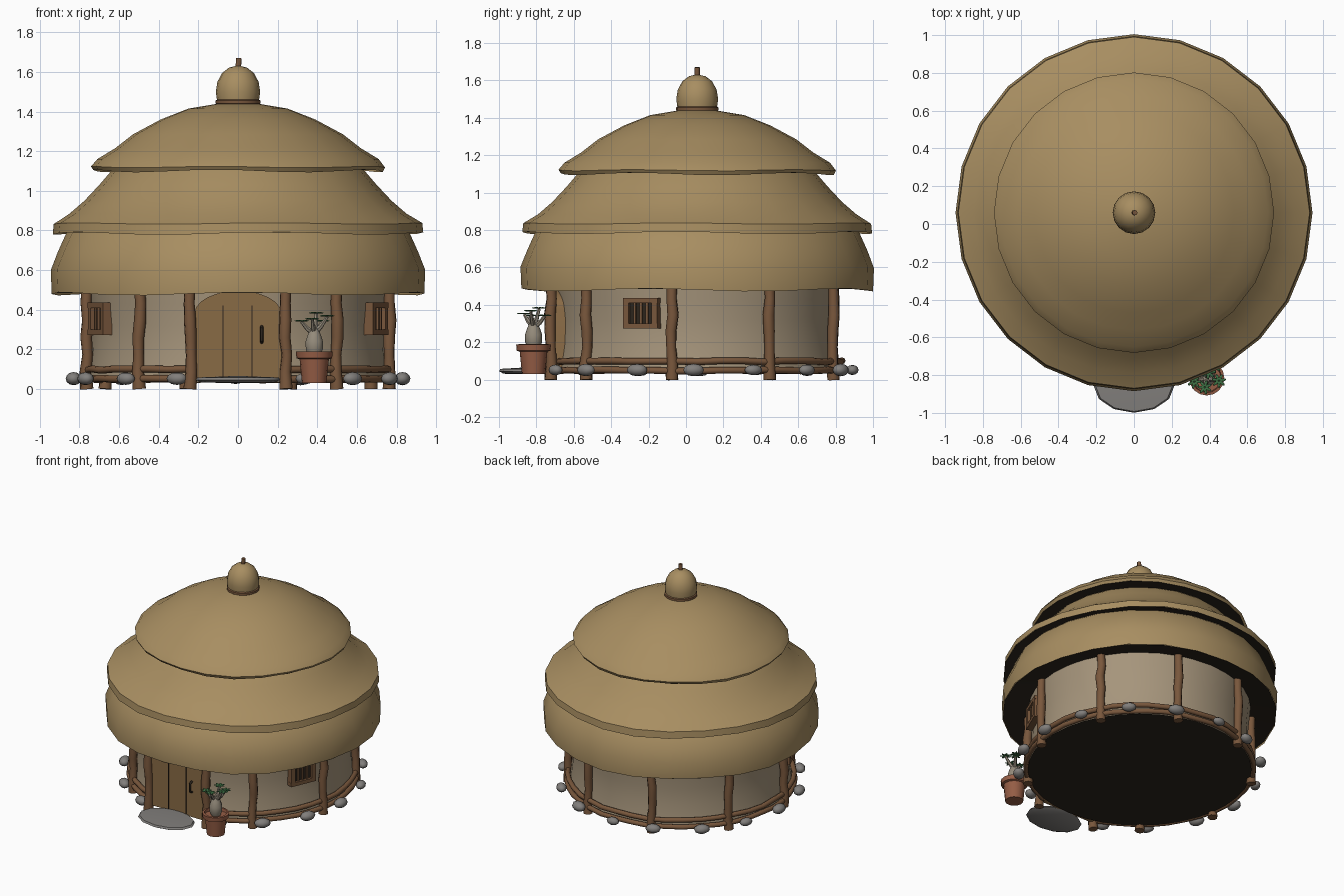
import bpy, bmesh, math, random
from mathutils import Vector, Matrix

if "Cube" in bpy.data.objects:
    bpy.data.objects.remove(bpy.data.objects["Cube"])

random.seed(4)
CY = 0.06  # hut centre in y


def mat(name, c):
    m = bpy.data.materials.new(name)
    m.diffuse_color = (*c, 1)
    m.use_nodes = True
    m.node_tree.nodes["Principled BSDF"].inputs["Base Color"].default_value = m.diffuse_color
    return m


THATCH = mat("thatch", (0.39, 0.27, 0.12))
DARK = mat("dark", (0.025, 0.018, 0.012))
PLASTER = mat("plaster", (0.38, 0.30, 0.20))
WOOD = mat("wood", (0.19, 0.095, 0.045))
DOOR = mat("door_wood", (0.25, 0.145, 0.06))
STONE = mat("stone", (0.22, 0.21, 0.20))
CLAY = mat("clay", (0.30, 0.11, 0.06))
BARK = mat("bark", (0.30, 0.26, 0.20))
LEAF = mat("leaf", (0.05, 0.17, 0.06))


def finish(bm, name, m, smooth=40):
    bmesh.ops.recalc_face_normals(bm, faces=bm.faces)
    me = bpy.data.meshes.new(name)
    bm.to_mesh(me)
    bm.free()
    ob = bpy.data.objects.new(name, me)
    bpy.context.collection.objects.link(ob)
    me.materials.append(m)
    if smooth:
        bpy.ops.object.select_all(action='DESELECT')
        ob.select_set(True)
        bpy.context.view_layer.objects.active = ob
        bpy.ops.object.shade_smooth_by_angle(angle=math.radians(smooth))
    return ob


def lathe(name, prof, m, n=24, at=(0, CY), wave=0, closed=False):
    """Spin an (r, z) profile; r = 0 makes a pole, wave lifts the rim points."""
    bm = bmesh.new()
    ph, rings = random.random() * 6, []
    for i, (r, z) in enumerate(prof):
        if r == 0:
            rings.append([bm.verts.new((at[0], at[1], z))] * n)
            continue
        ring = []
        for k in range(n):
            a = 2 * math.pi * k / n
            dz = wave * math.sin(5 * a + ph) * max(0, 1 - i / 2) if wave else 0
            ring.append(bm.verts.new((at[0] + r * math.sin(a), at[1] - r * math.cos(a), z + dz)))
        rings.append(ring)
    pairs = list(zip(rings, rings[1:])) + ([(rings[-1], rings[0])] if closed else [])
    for a, b in pairs:
        for k in range(n):
            j = (k + 1) % n
            vs = list(dict.fromkeys([a[k], a[j], b[j], b[k]]))
            if len(vs) > 2:
                bm.faces.new(vs)
    return finish(bm, name, m)


def tube(name, pts, radii, m, res=2):
    cu = bpy.data.curves.new(name, 'CURVE')
    cu.dimensions, cu.bevel_depth, cu.bevel_resolution, cu.use_fill_caps = '3D', 1, res, True
    sp = cu.splines.new('POLY')
    sp.points.add(len(pts) - 1)
    for p, c, r in zip(sp.points, pts, radii):
        p.co, p.radius = (*c, 1), r
    ob = bpy.data.objects.new(name, cu)
    bpy.context.collection.objects.link(ob)
    cu.materials.append(m)
    bpy.ops.object.select_all(action='DESELECT')
    ob.select_set(True)
    bpy.context.view_layer.objects.active = ob
    bpy.ops.object.convert(target='MESH')
    bpy.ops.object.shade_smooth_by_angle(angle=math.radians(50))
    return ob


def polar(r, deg, z):
    a = math.radians(deg)  # 0 degrees is the front
    return Vector((r * math.sin(a), CY - r * math.cos(a), z))


def box(name, size, m, place):
    bm = bmesh.new()
    bmesh.ops.create_cube(bm, size=1, matrix=place @ Matrix.Diagonal((*size, 1)))
    return finish(bm, name, m, 0)


def blob(name, size, m, place, u=10, v=6):
    bm = bmesh.new()
    bmesh.ops.create_uvsphere(bm, u_segments=u, v_segments=v, radius=1,
                              matrix=place @ Matrix.Diagonal((*size, 1)))
    return finish(bm, name, m, 60)


# thatched roof tiers with dark undersides
lathe("roof_lower", [(0.94, 0.48), (0.945, 0.60), (0.91, 0.69), (0.865, 0.79), (0.80, 0.85)], THATCH, wave=0.008)
lathe("roof_middle", [(0.935, 0.785), (0.93, 0.835), (0.85, 0.885), (0.775, 0.95), (0.70, 1.03),
                      (0.64, 1.10), (0.58, 1.15)], THATCH, wave=0.007)
lathe("roof_upper", [(0.73, 1.10), (0.742, 1.12), (0.71, 1.16), (0.62, 1.215), (0.53, 1.285), (0.39, 1.36),
                     (0.25, 1.415), (0.10, 1.44), (0, 1.45)], THATCH, wave=0.007)
for nm, ro, ri, z0, z1 in (("lower", 0.938, 0.73, 0.485, 0.53), ("middle", 0.932, 0.84, 0.79, 0.81),
                           ("upper", 0.73, 0.61, 1.105, 1.12)):
    lathe("eave_underside_" + nm, [(ro, z0), (ri, z1)], DARK)

# roof finial
lathe("finial_band", [(0.10, 1.43), (0.113, 1.44), (0.113, 1.455), (0.10, 1.465)], WOOD, 16)
lathe("finial_dome", [(0.105, 1.45), (0.112, 1.50), (0.104, 1.55), (0.08, 1.595), (0.045, 1.622), (0, 1.633)],
      THATCH, 16)
tube("finial_peg", [(0, CY, 1.61), (0.005, CY, 1.67)], [0.014, 0.014], WOOD)

# wall and floor
lathe("wall", [(0.765, 0.035), (0.755, 0.10), (0.742, 0.20), (0.74, 0.32), (0.75, 0.43), (0.76, 0.54)], PLASTER, 36)
lathe("floor", [(0.765, 0.035), (0, 0.035)], DARK, 36)

# gnarled posts: seven around the wall plus two beside the door
for i, (r, a) in enumerate([(0.775, 40 * k) for k in range(1, 9)] + [(0.82, 17.2), (0.82, -17.2)]):
    pts, rad = [], []
    for j in range(7):
        p = polar(r, a, j * 0.52 / 6)
        w = 0.007 if 0 < j < 6 else 0
        pts.append(p + Vector((random.uniform(-w, w), random.uniform(-w, w), 0)))
        rad.append((0.034, 0.030, 0.027, 0.030, 0.031, 0.028, 0.028)[j])
    tube(f"post_{i + 1}", pts, rad, WOOD)

# base rails running round the wall between the door posts
for nm, r, z, t in (("upper", 0.775, 0.098, 0.018), ("lower", 0.78, 0.05, 0.018)):
    pts = [polar(r, 18 + 324 * k / 36, z + random.uniform(-0.004, 0.004)) for k in range(37)]
    tube("base_rail_" + nm, pts, [t] * 37, WOOD)

# ring of foundation stones
for k in range(1, 16):
    a = 22.5 * k + random.uniform(-2, 2)
    s = random.uniform(0.9, 1.15)
    blob(f"stone_{k}", (0.052 * s, 0.036 * s, 0.03 * s), STONE,
         Matrix.Translation(polar(0.83, a, 0.052)) @ Matrix.Rotation(math.radians(a), 4, 'Z'))

# arched door with plank grooves and handle
bm = bmesh.new()
outline = [(-0.22, 0.045), (0.22, 0.045)] + [
    (0.22 * math.cos(math.pi * k / 12), 0.38 + 0.115 * math.sin(math.pi * k / 12)) for k in range(13)]
f = bm.faces.new([bm.verts.new((x, -0.72, z)) for x, z in outline])
ext = bmesh.ops.extrude_face_region(bm, geom=[f])
bmesh.ops.translate(bm, vec=(0, 0.08, 0), verts=[v for v in ext["geom"] if isinstance(v, bmesh.types.BMVert)])
finish(bm, "door", DOOR, 30)
for i, x in enumerate((-0.075, 0.07)):
    box(f"door_groove_{i + 1}", (0.005, 0.006, 0.37), DARK, Matrix.Translation((x, -0.72, 0.235)))
tube("door_handle", [(0.12, -0.72, 0.235), (0.12, -0.742, 0.245), (0.12, -0.742, 0.305), (0.12, -0.72, 0.315)],
     [0.008] * 4, DARK)

# barred windows, one each side
for side, a in (("right", 67), ("left", -67)):
    base = Matrix.Translation(polar(0.752, a, 0.355)) @ Matrix.Rotation(math.radians(a), 4, 'Z')
    box(f"window_{side}_opening", (0.15, 0.02, 0.13), DARK, base)
    for i, (x, z, w, h) in enumerate(((0, 0.068, 0.20, 0.028), (0, -0.068, 0.20, 0.028),
                                      (-0.082, 0, 0.032, 0.15), (0.082, 0, 0.032, 0.15))):
        box(f"window_{side}_frame_{i + 1}", (w, 0.05, h), WOOD, base @ Matrix.Translation((x, -0.005, z)))
    for i, x in enumerate((-0.035, 0, 0.035)):
        box(f"window_{side}_bar_{i + 1}", (0.012, 0.014, 0.13), WOOD, base @ Matrix.Translation((x, -0.014, 0)))

# flat doorstep stone
step = lathe("doorstep", [(0, 0.03), (0.18, 0.032), (0.215, 0.045), (0.205, 0.058), (0, 0.066)], STONE, 12, (0, 0))
step.scale = (1, 0.68, 1)
step.location = (0, -0.853, 0)

# clay pot
P = (0.385, -0.815)
lathe("pot", [(0, 0.03), (0.062, 0.03), (0.074, 0.15), (0.09, 0.155), (0.093, 0.188), (0.078, 0.19),
              (0.074, 0.17), (0, 0.17)], CLAY, 16, P)

# swollen-trunk plant with branches and leaf rosettes
lathe("plant_trunk", [(0.03, 0.165), (0.045, 0.20), (0.046, 0.24), (0.034, 0.275), (0.022, 0.305), (0, 0.31)],
      BARK, 10, P)
tips = ((-0.065, -0.02, 0.34), (0.01, 0.03, 0.38), (0.065, -0.015, 0.365), (0.04, 0.06, 0.34), (-0.01, -0.05, 0.35))
for i, (dx, dy, z) in enumerate(tips):
    tip = Vector((P[0] + dx, P[1] + dy, z))
    root = Vector((P[0], P[1], 0.28))
    mid = root.lerp(tip, 0.55) + Vector((0, 0, -0.008))
    tube(f"plant_branch_{i + 1}", [root, mid, tip], [0.016, 0.012, 0.008], BARK, 1)
    bm = bmesh.new()
    for k in range(7):
        M = (Matrix.Translation(tip) @ Matrix.Rotation(2 * math.pi * k / 7 + i, 4, 'Z')
             @ Matrix.Translation((0.02, 0, 0.004)) @ Matrix.Diagonal((0.021, 0.009, 0.004, 1)))
        bmesh.ops.create_icosphere(bm, subdivisions=1, radius=1, matrix=M)
    finish(bm, f"plant_leaves_{i + 1}", LEAF, 0)
